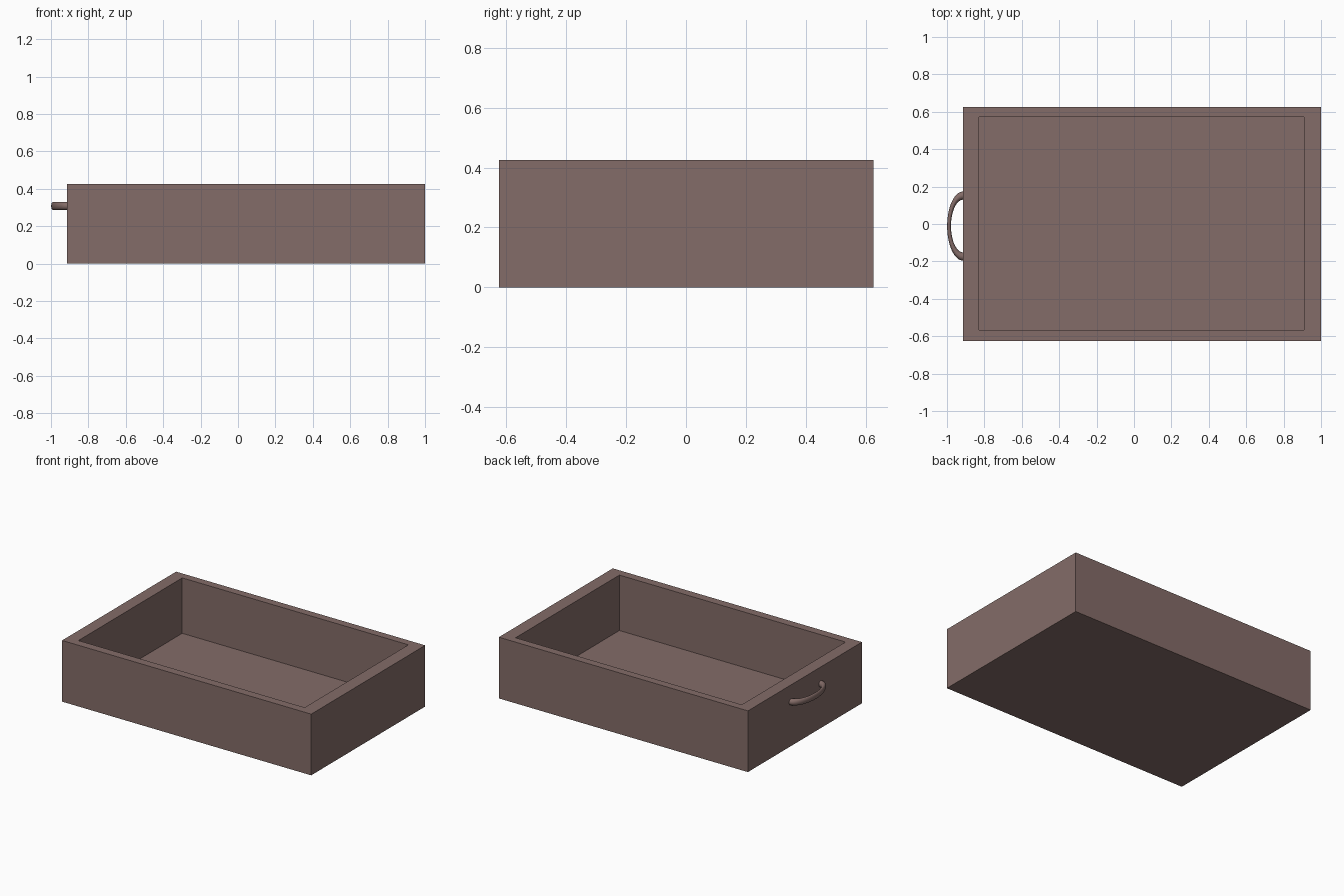
import bpy, bmesh, math
from mathutils import Vector, Matrix

if "Cube" in bpy.data.objects:
    bpy.data.objects.remove(bpy.data.objects["Cube"])

wood = bpy.data.materials.new("brown_grey_wood")
wood.diffuse_color = (0.23, 0.15, 0.138, 1)
wood.use_nodes = True
wood.node_tree.nodes["Principled BSDF"].inputs["Base Color"].default_value = wood.diffuse_color

X0, X1, Y0, Y1, H = -0.914, 1.0, -0.625, 0.626, 0.425
FLOOR = 0.04


def add_object(name, bm):
    bmesh.ops.recalc_face_normals(bm, faces=bm.faces)
    mesh = bpy.data.meshes.new(name)
    bm.to_mesh(mesh)
    bm.free()
    mesh.materials.append(wood)
    obj = bpy.data.objects.new(name, mesh)
    bpy.context.collection.objects.link(obj)
    return obj


# Drawer box: block with its top face inset to a rim, then pushed down to the floor
bm = bmesh.new()
bmesh.ops.create_cube(bm, size=1)
for v in bm.verts:
    v.co = (X1 if v.co.x > 0 else X0, Y1 if v.co.y > 0 else Y0, H if v.co.z > 0 else 0)
bm.faces.ensure_lookup_table()
top = max(bm.faces, key=lambda f: f.calc_center_median().z)
bmesh.ops.inset_region(bm, faces=[top], thickness=0.055)
for v in top.verts:
    v.co.x = 0.909 if v.co.x > 0 else -0.829
    v.co.y = 0.572 if v.co.y > 0 else -0.567
result = bmesh.ops.extrude_face_region(bm, geom=[top])
for v in result["geom"]:
    if isinstance(v, bmesh.types.BMVert):
        v.co.z = FLOOR
if top.is_valid:
    bmesh.ops.delete(bm, geom=[top], context='FACES_ONLY')
add_object("drawer_box", bm)

# Handle: half ring spun from a circle, squashed along x, ends sunk into the face
bm = bmesh.new()
ring = bmesh.ops.create_circle(
    bm, segments=16, radius=0.022,
    matrix=Matrix.Translation((0, 0.163, 0)) @ Matrix.Rotation(math.pi / 2, 4, 'Y'))
bmesh.ops.spin(bm, geom=ring["verts"] + list(bm.edges), cent=(0, 0, 0), axis=(0, 0, 1),
               angle=math.pi, steps=32)
for v in bm.verts:
    v.co = Vector((v.co.x * 0.465 + X0 + 0.001, v.co.y - 0.011, v.co.z + 0.308))
handle = add_object("pull_handle", bm)
for p in handle.data.polygons:
    p.use_smooth = True
